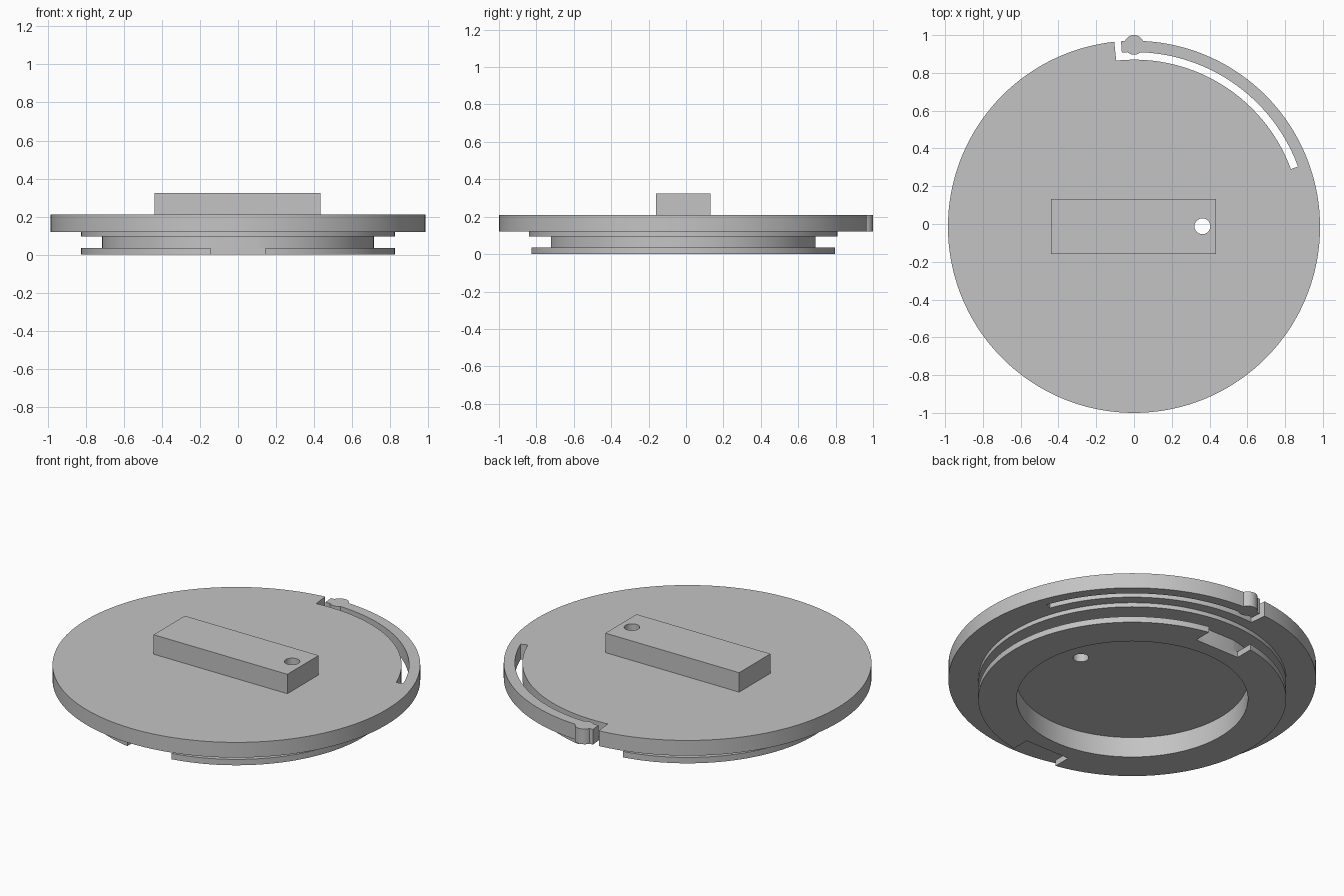
import bpy, bmesh, math

cube = bpy.data.objects.get("Cube")
if cube:
    bpy.data.objects.remove(cube, do_unlink=True)

CY = -0.015                       # y of the disc axis
PLATE_LOW, PLATE_TOP = 0.12, 0.21
SEGMENTS = 144

grey = bpy.data.materials.new("plain grey")
grey.use_nodes = True
colour = (0.55, 0.55, 0.55, 1)
grey.diffuse_color = colour
grey.node_tree.nodes["Principled BSDF"].inputs["Base Color"].default_value = colour


def finish(name, bm):
    bmesh.ops.recalc_face_normals(bm, faces=bm.faces)
    mesh = bpy.data.meshes.new(name)
    bm.to_mesh(mesh)
    bm.free()
    mesh.materials.append(grey)
    obj = bpy.data.objects.new(name, mesh)
    bpy.context.collection.objects.link(obj)
    return obj


def prism(name, outline, low, high):
    """Extrude a flat outline from low to high."""
    bm = bmesh.new()
    face = bm.faces.new([bm.verts.new((x, y, low)) for x, y in outline])
    new = bmesh.ops.extrude_face_region(bm, geom=[face])["geom"]
    bmesh.ops.translate(bm, vec=(0, 0, high - low),
                        verts=[v for v in new if isinstance(v, bmesh.types.BMVert)])
    return finish(name, bm)


def arc(radius, start, end, count, cx=0, cy=CY):
    angles = [math.radians(start + (end - start) * i / count) for i in range(count + 1)]
    return [(cx + radius * math.cos(a), cy + radius * math.sin(a)) for a in angles]


def circle(radius, count, cx=0, cy=CY):
    return arc(radius, 0, 360, count, cx, cy)[:-1]


def box(name, x0, x1, y0, y1, low, high):
    return prism(name, [(x0, y0), (x1, y0), (x1, y1), (x0, y1)], low, high)


def lathe(name, profile):
    """Revolve a closed (radius, z) profile around the disc axis."""
    bm = bmesh.new()
    rings = [[bm.verts.new((x, y, z)) for x, y in circle(r, SEGMENTS)] for r, z in profile]
    for k, ring in enumerate(rings):
        following = rings[(k + 1) % len(rings)]
        for i in range(SEGMENTS):
            j = (i + 1) % SEGMENTS
            bm.faces.new((ring[i], ring[j], following[j], following[i]))
    return finish(name, bm)


def combine(target, tool, operation="DIFFERENCE"):
    tool.hide_render = True
    mod = target.modifiers.new("combine", "BOOLEAN")
    mod.operation, mod.solver, mod.object = operation, "EXACT", tool
    bpy.context.view_layer.objects.active = target
    bpy.ops.object.modifier_apply(modifier=mod.name)
    bpy.data.objects.remove(tool, do_unlink=True)


# Round plate with a springy arm cut along its rim
plate = prism("plate", circle(0.985, SEGMENTS), PLATE_LOW, PLATE_TOP)
slot = arc(0.925, 20.2, 94, 40) + [arc(1.1, 94, 96.1, 1)[0]]
slot += [arc(1.1, 94, 96.1, 1)[1]] + arc(0.885, 96.1, 20.2, 40)
combine(plate, prism("slot_cutter", slot, 0, 0.4))

# Round catch at the end of the arm
combine(plate, prism("catch", circle(0.052, 32, 0, 0.948), PLATE_LOW, PLATE_TOP), "UNION")

# Grip block on top
grip = box("grip", -0.44, 0.435, -0.16, 0.132, PLATE_TOP, 0.325)

# Small hole through grip and plate
for part in (plate, grip):
    combine(part, prism("hole_cutter", circle(0.042, 32, 0.362, -0.012), -0.1, 0.5))

# Hollow grooved collar below the plate
collar = lathe("collar", [(0.62, 0), (0.825, 0), (0.825, 0.035), (0.715, 0.035),
                          (0.715, 0.095), (0.825, 0.095), (0.825, PLATE_LOW), (0.62, PLATE_LOW)])

# Flat notches in the lower flange, front and back
for side in (-1, 1):
    near, far = sorted((CY + side * 0.7065, CY + side * 0.9))
    combine(collar, box("notch_cutter", -0.145, 0.145, near, far, -0.1, 0.095))

# Smooth round walls, sharp corners
bpy.ops.object.select_all(action="DESELECT")
for part in (plate, grip, collar):
    part.select_set(True)
bpy.context.view_layer.objects.active = plate
bpy.ops.object.shade_smooth_by_angle(angle=math.radians(30))
